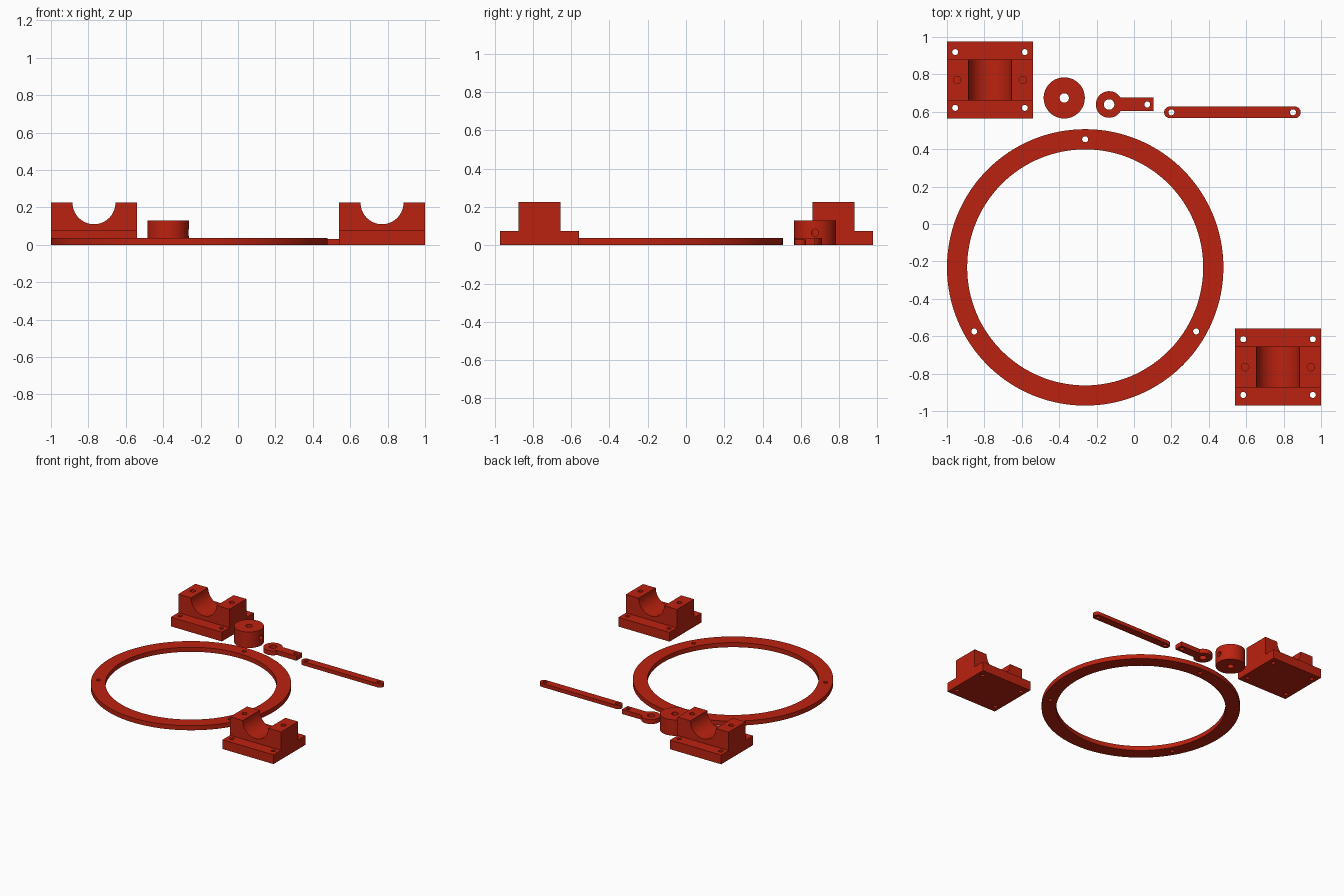
import bpy
from math import radians, cos, sin, pi

if "Cube" in bpy.data.objects:
    bpy.data.objects.remove(bpy.data.objects["Cube"])

red = bpy.data.materials.new("brick_red")
red.use_nodes = True
COLOUR = (0.50, 0.016, 0.005, 1)
red.diffuse_color = COLOUR
red.node_tree.nodes["Principled BSDF"].inputs["Base Color"].default_value = COLOUR


def finish(name):
    ob = bpy.context.object
    ob.name = name
    ob.data.materials.append(red)
    bpy.ops.object.transform_apply(location=False, rotation=True, scale=True)
    return ob


def box(name, x, y, z0, sx, sy, sz):
    bpy.ops.mesh.primitive_cube_add(size=1, location=(x, y, z0 + sz / 2))
    bpy.context.object.scale = (sx, sy, sz)
    return finish(name)


def cyl(name, x, y, z0, r, h, sides=48):
    bpy.ops.mesh.primitive_cylinder_add(vertices=sides, radius=r, depth=h,
                                        location=(x, y, z0 + h / 2))
    return finish(name)


def rod(name, loc, r, length, rot):
    bpy.ops.mesh.primitive_cylinder_add(vertices=64, radius=r, depth=length,
                                        location=loc, rotation=rot)
    return finish(name)


def combine(ob, other, operation):
    mod = ob.modifiers.new(operation.lower(), 'BOOLEAN')
    mod.operation = operation
    mod.solver = 'EXACT'
    mod.object = other
    bpy.ops.object.select_all(action='DESELECT')
    ob.select_set(True)
    bpy.context.view_layer.objects.active = ob
    bpy.ops.object.modifier_apply(modifier=mod.name)
    bpy.data.objects.remove(other)


def cut(ob, cutter):
    combine(ob, cutter, 'DIFFERENCE')


def join(ob, other):
    combine(ob, other, 'UNION')


def drill(ob, x, y, r=0.016):
    cut(ob, cyl("drill", x, y, -0.1, r, 0.5, 32))


def smooth(ob):
    bpy.ops.object.select_all(action='DESELECT')
    ob.select_set(True)
    bpy.context.view_layer.objects.active = ob
    bpy.ops.object.shade_smooth_by_angle(angle=radians(30))


# Flat ring with three screw holes
RX, RY = -0.261, -0.232
ring = cyl("mounting_ring", RX, RY, 0, 0.739, 0.037, 128)
cut(ring, cyl("bore", RX, RY, -0.1, 0.631, 0.3, 128))
for i in range(3):
    a = pi / 2 + i * 2 * pi / 3
    drill(ring, RX + 0.685 * cos(a), RY + 0.685 * sin(a))
smooth(ring)


# Bearing blocks: flanged base, saddle with a half-round groove, screw holes
def bearing_block(name, x, y):
    block = box(name, x, y, 0, 0.46, 0.412, 0.075)
    join(block, box("saddle", x, y, 0, 0.46, 0.22, 0.225))
    cut(block, rod("groove", (x, y, 0.225), 0.115, 0.6, (pi / 2, 0, 0)))
    for sx in (-1, 1):
        for sy in (-1, 1):
            drill(block, x + sx * 0.186, y + sy * 0.149)
        cut(block, cyl("blind_hole", x + sx * 0.176, y, 0.1, 0.02, 0.2, 32))
    smooth(block)


bearing_block("bearing_block_back", -0.77, 0.77)
bearing_block("bearing_block_front", 0.77, -0.765)

# Shaft collar with a set-screw hole in its side
collar = cyl("shaft_collar", -0.373, 0.674, 0, 0.11, 0.13, 64)
drill(collar, -0.373, 0.674, 0.025)
cut(collar, rod("screw_hole", (-0.273, 0.674, 0.065), 0.019, 0.2, (0, pi / 2, 0)))
smooth(collar)

# Crank link: round eye with a straight arm
link = cyl("crank_link", -0.133, 0.639, 0, 0.071, 0.037, 64)
join(link, box("arm", -0.014, 0.639, 0, 0.236, 0.072, 0.037))
drill(link, -0.133, 0.639, 0.028)
drill(link, 0.071, 0.639)
smooth(link)

# Connecting rod: long bar with rounded ends
bar = box("connecting_rod", 0.526, 0.597, 0, 0.668, 0.062, 0.03)
for x, hole in ((0.192, 0.2), (0.86, 0.85)):
    join(bar, cyl("end", x, 0.597, 0, 0.031, 0.03, 48))
    drill(bar, hole, 0.597)
smooth(bar)
